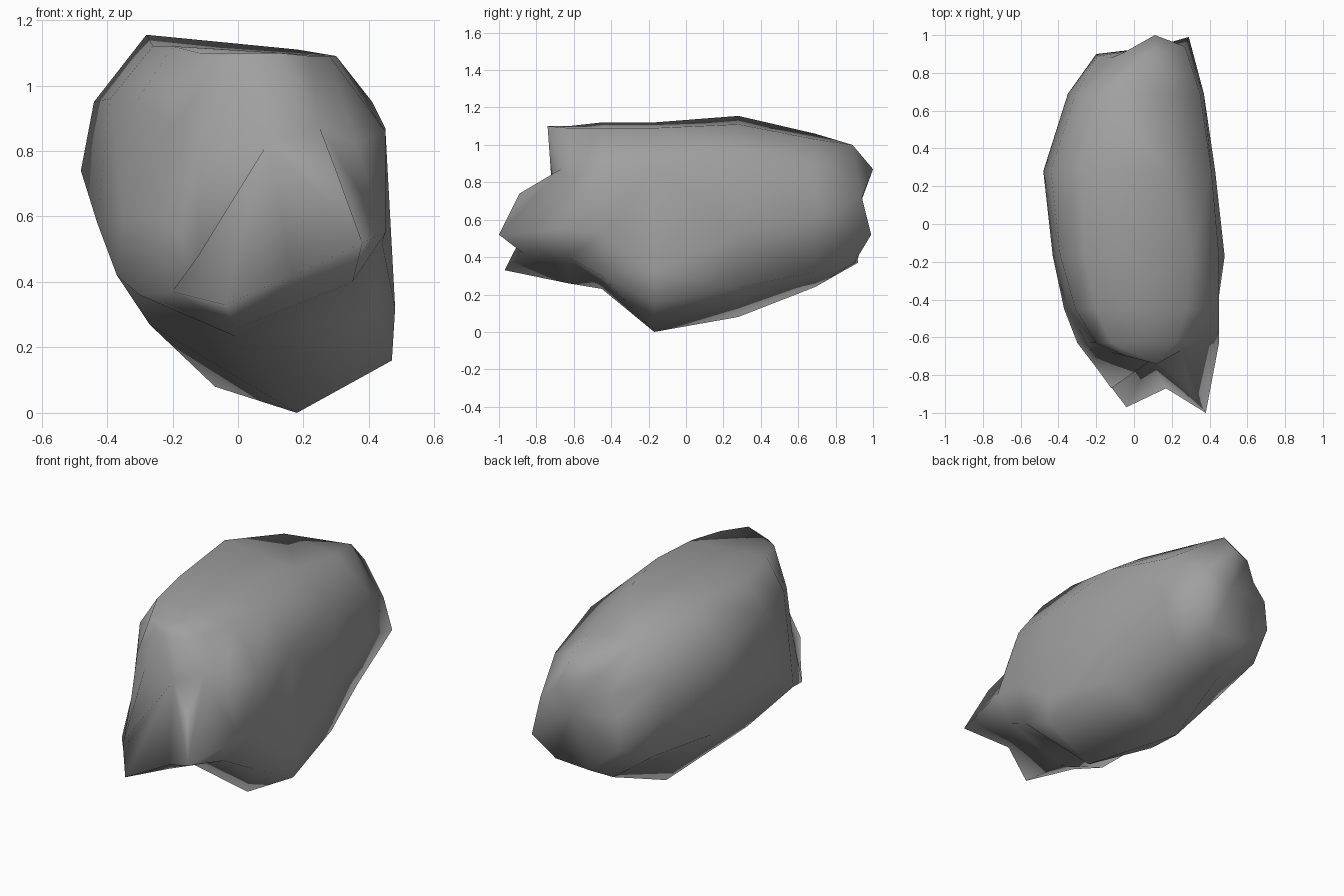
import bpy, bmesh

if "Cube" in bpy.data.objects:
    bpy.data.objects.remove(bpy.data.objects["Cube"])

# Cross-sections (x, z), counter-clockwise from the right flank, keyed by y
sections = {
    0.69: [(.37, .62), (.35, .86), (.14, 1.03), (-.19, 1.06), (-.31, .87),
           (-.35, .68), (-.28, .43), (-.02, .24), (.28, .32)],
    0.28: [(.43, .52), (.41, .95), (.18, 1.11), (-.28, 1.155), (-.44, .95),
           (-.48, .74), (-.36, .42), (-.07, .08), (.40, .24)],
    -0.17: [(.48, .32), (.45, .87), (.30, 1.09), (-.26, 1.12), (-.39, .96),
            (-.43, .58), (-.27, .27), (.18, .0), (.47, .16)],
    -0.45: [(.44, .52), (.45, .86), (.28, 1.09), (-.20, 1.12), (-.31, .95),
            (-.35, .60), (-.37, .42), (.0, .23), (.40, .30)],
    -0.63: [(.45, .55), (.36, .82), (.22, 1.09), (-.12, 1.10), (-.20, .88),
            (-.24, .60), (-.30, .36), (.0, .26), (.35, .40)],
}
# Uneven rims and dished centres of the back face and the two-pointed front face
back_rim = [(.29, .99, .52), (.27, .94, .72), (.11, 1.0, .87), (-.05, .91, .90), (-.12, .88, .80),
            (-.19, .89, .70), (-.20, .90, .52), (-.03, .92, .37), (.20, .90, .37)]
back_centre = (.08, .93, .68)
front_rim = [(.38, -1.0, .52), (.25, -.67, .87), (.12, -.74, 1.10), (-.04, -.70, 1.08), (-.12, -.68, .82),
             (-.12, -.87, .48), (-.20, -.76, .37), (-.04, -.97, .33), (.17, -.87, .42)]
front_centre = (.09, -.72, .82)

# Rock body: bridge the rings, then close both ends with a fan
rings = [back_rim] + [[(x, y, z) for x, z in s] for y, s in sections.items()] + [front_rim]
bm = bmesh.new()
loops = [[bm.verts.new(p) for p in ring] for ring in rings]
n = len(back_rim)
for a, b in zip(loops, loops[1:]):
    for i in range(n):
        j = (i + 1) % n
        bm.faces.new((a[i], a[j], b[j], b[i]))
fans = []
for loop, centre in ((loops[0], back_centre), (loops[-1], front_centre)):
    tip = bm.verts.new(centre)
    fans.append([bm.faces.new((loop[i], loop[(i + 1) % n], tip)) for i in range(n)])

# Knob on the ridge above the right front point
knob = bmesh.ops.poke(bm, faces=[fans[1][0]])['verts'][0]
knob.co = (.30, -.89, .74)

# Brow where the top breaks over the back end
edge = bm.edges.get((loops[0][2], loops[1][2]))
brow = bmesh.utils.edge_split(edge, loops[0][2], .5)[1]
brow.co = (.10, .89, 1.0)

bmesh.ops.triangulate(bm, faces=bm.faces[:], quad_method='SHORT_EDGE')
bmesh.ops.recalc_face_normals(bm, faces=bm.faces[:])
for f in bm.faces:
    f.smooth = True
mesh = bpy.data.meshes.new("rock")
bm.to_mesh(mesh)
bm.free()

# Dark grey stone colour
stone = bpy.data.materials.new("stone")
stone.diffuse_color = (.35, .35, .35, 1)
stone.use_nodes = True
stone.node_tree.nodes["Principled BSDF"].inputs["Base Color"].default_value = stone.diffuse_color
mesh.materials.append(stone)
bpy.context.collection.objects.link(bpy.data.objects.new("rock", mesh))
